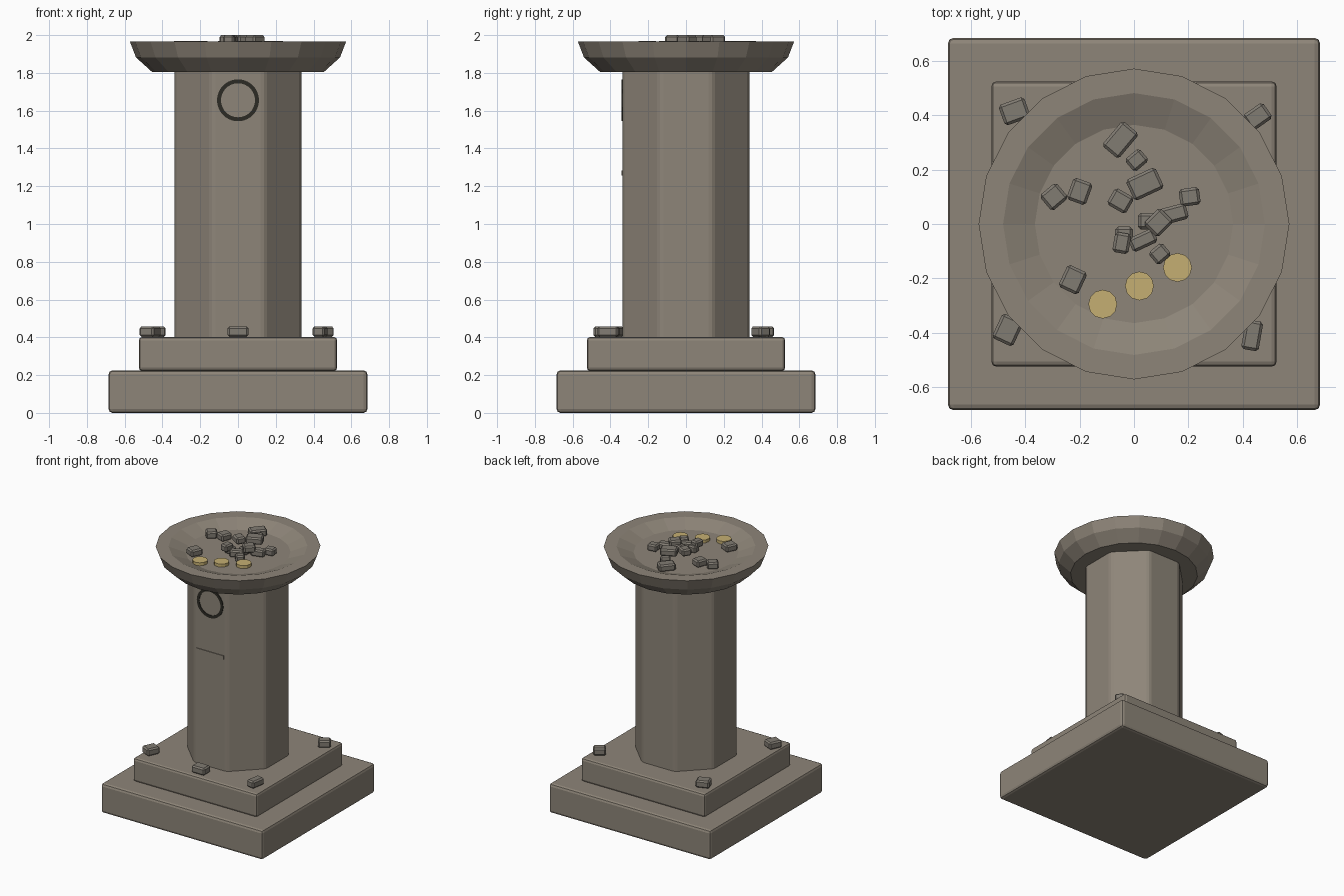
import bpy, bmesh
from math import radians, cos, pi
from mathutils import Matrix

cube = bpy.data.objects.get("Cube")
if cube:
    bpy.data.objects.remove(cube)


def material(name, r, g, b):
    m = bpy.data.materials.new(name)
    m.use_nodes = True
    m.diffuse_color = (r, g, b, 1)
    bsdf = next(n for n in m.node_tree.nodes if n.type == 'BSDF_PRINCIPLED')
    bsdf.inputs["Base Color"].default_value = (r, g, b, 1)
    return m


STONE = material("warm grey stone", 0.27, 0.235, 0.19)
PEBBLE = material("pebble grey", 0.22, 0.2, 0.17)
GOLD = material("dull gold", 0.56, 0.43, 0.17)
DARK = material("dark inlay", 0.025, 0.024, 0.018)


def finish(name, bm, mat, bevel=0, segments=2):
    bmesh.ops.recalc_face_normals(bm, faces=bm.faces)
    mesh = bpy.data.meshes.new(name)
    bm.to_mesh(mesh)
    bm.free()
    mesh.materials.append(mat)
    obj = bpy.data.objects.new(name, mesh)
    bpy.context.collection.objects.link(obj)
    if bevel:
        mod = obj.modifiers.new("Bevel", 'BEVEL')
        mod.width, mod.segments = bevel, segments
        mod.limit_method = 'ANGLE'
        mod.angle_limit = radians(30)
    return obj


def block(name, mat, size, centre, turn=0, bevel=0, segments=2):
    bm = bmesh.new()
    bmesh.ops.create_cube(bm, size=1)
    bmesh.ops.scale(bm, vec=size, verts=bm.verts)
    bmesh.ops.rotate(bm, matrix=Matrix.Rotation(radians(turn), 3, 'Z'), verts=bm.verts)
    bmesh.ops.translate(bm, vec=centre, verts=bm.verts)
    return finish(name, bm, mat, bevel, segments)


def lathe(name, mat, profile, sides, closed=False):
    """Revolve (radius, height) points; open profiles are capped at both ends."""
    bm = bmesh.new()
    rings = []
    for r, z in profile:
        ring = [bm.verts.new(Matrix.Rotation(2 * pi * i / sides, 3, 'Z') @ Matrix.Identity(3).col[0] * r)
                for i in range(sides)]
        for v in ring:
            v.co.z = z
        rings.append(ring)
    pairs = list(zip(rings, rings[1:]))
    if closed:
        pairs.append((rings[-1], rings[0]))
    else:
        bm.faces.new(rings[0])
        bm.faces.new(rings[-1])
    for a, b in pairs:
        for i in range(sides):
            j = (i + 1) % sides
            bm.faces.new((a[i], a[j], b[j], b[i]))
    return finish(name, bm, mat)


# Stepped base
block("base_slab", STONE, (1.37, 1.37, 0.225), (0, 0, 0.1175 - 0.005), bevel=0.02)
block("base_step", STONE, (1.05, 1.05, 0.18), (0, 0, 0.312), bevel=0.018)

# Octagonal column with softened edges
bm = bmesh.new()
bmesh.ops.create_cone(bm, cap_ends=True, segments=8, radius1=0.336 / cos(pi / 8),
                      radius2=0.336 / cos(pi / 8), depth=1.46,
                      matrix=Matrix.Translation((0, 0, 1.11)) @ Matrix.Rotation(pi / 8, 4, 'Z'))
for v in bm.verts:  # keep a flat facing the front
    v.co.x, v.co.y = v.co.x, v.co.y
finish("column", bm, STONE, 0.02)

# Shallow faceted bowl
lathe("bowl", STONE, [(0.455, 1.805), (0.54, 1.882), (0.572, 1.965),
                      (0.482, 1.965), (0.365, 1.92)], 20)

# Plain ring inlay and bar on the column front
ring = lathe("ring_inlay", DARK, [(0.111, 0), (0.111, 0.006), (0.09, 0.006), (0.09, 0)], 40, True)
ring.rotation_euler.x = radians(90)
ring.location = (0, -0.335, 1.655)
block("column_bar", STONE, (0.23, 0.008, 0.028), (0, -0.337, 1.27))

# Pebbles in the bowl: x, y, length, width, turn, lift
bowl_pebbles = [
    (-0.05, 0.31, 0.12, 0.08, 50, 0), (0.01, 0.235, 0.07, 0.06, 40, 0),
    (0.04, 0.147, 0.12, 0.085, 25, 0.03), (-0.05, 0.085, 0.08, 0.07, -30, 0.03),
    (-0.295, 0.10, 0.08, 0.075, 40, 0), (-0.20, 0.12, 0.075, 0.085, -20, 0),
    (0.205, 0.10, 0.075, 0.065, 8, 0), (0.147, 0.037, 0.1, 0.06, 15, 0),
    (0.09, 0.005, 0.085, 0.075, 45, 0.03), (0.05, 0.01, 0.07, 0.06, 0, 0),
    (-0.037, -0.04, 0.065, 0.06, 0, 0), (-0.045, -0.07, 0.06, 0.075, -10, 0.03),
    (0.033, -0.06, 0.1, 0.055, 25, 0), (0.095, -0.11, 0.065, 0.06, 40, 0),
    (-0.225, -0.205, 0.08, 0.09, -25, 0)]
for x, y, l, w, turn, lift in bowl_pebbles:
    block("bowl_pebble", PEBBLE, (l, w, 0.052), (x, y, 1.944 + lift), turn, 0.01, 1)

# Pebbles on the step
step_pebbles = [(-0.44, 0.415, 0.1, 0.08, 20), (0.455, 0.395, 0.09, 0.07, 35),
                (-0.465, -0.39, 0.085, 0.1, -25), (0.435, -0.41, 0.065, 0.11, -10),
                (0, -0.45, 0.11, 0.08, 0)]
for x, y, l, w, turn in step_pebbles:
    block("step_pebble", PEBBLE, (l, w, 0.055), (x, y, 0.43), turn, 0.01, 1)

# Coins
for x, y in [(-0.115, -0.295), (0.02, -0.228), (0.16, -0.16)]:
    coin = lathe("coin", GOLD, [(0.053, 0), (0.053, 0.025)], 12)
    coin.location = (x, y, 1.918)
